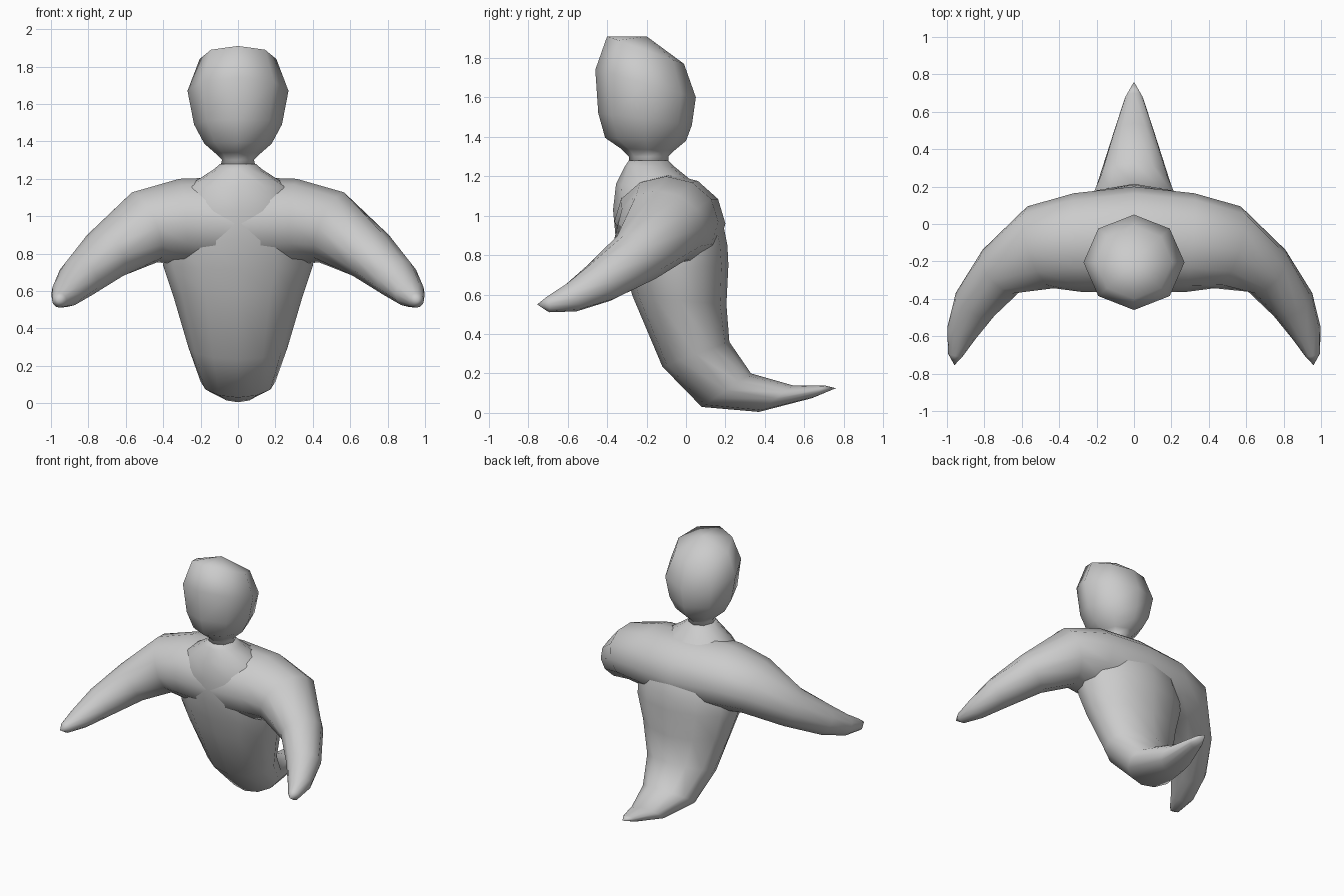
import bpy, math
from mathutils import Vector

if "Cube" in bpy.data.objects:
    bpy.data.objects.remove(bpy.data.objects["Cube"])


def loft(name, rings, caps):
    """Skin a list of equal-length point rings; caps are tip points closing each end."""
    n = len(rings[0])
    verts = [p for r in rings for p in r] + list(caps)
    faces = []
    for i in range(len(rings) - 1):
        for j in range(n):
            k = (j + 1) % n
            faces.append((i * n + j, i * n + k, (i + 1) * n + k, (i + 1) * n + j))
    last, a = (len(rings) - 1) * n, len(rings) * n
    for j in range(n):
        k = (j + 1) % n
        faces.append((a, k, j))
        faces.append((a + 1, last + j, last + k))
    me = bpy.data.meshes.new(name)
    me.from_pydata([tuple(v) for v in verts], [], faces)
    ob = bpy.data.objects.new(name, me)
    bpy.context.collection.objects.link(ob)
    bpy.ops.object.select_all(action='DESELECT')
    ob.select_set(True)
    bpy.context.view_layer.objects.active = ob
    bpy.ops.object.mode_set(mode='EDIT')
    bpy.ops.mesh.select_all(action='SELECT')
    bpy.ops.mesh.normals_make_consistent(inside=False)
    bpy.ops.object.mode_set(mode='OBJECT')
    bpy.ops.object.shade_smooth()
    return ob


def oval(center, u, v, n):
    return [center + u * math.cos(2 * math.pi * i / n) + v * math.sin(2 * math.pi * i / n)
            for i in range(n)]


def side_rings(table, n):
    """Rings from front (y, z), back (y, z) and half width."""
    out = []
    for fy, fz, by, bz, w in table:
        f, b = Vector((0, fy, fz)), Vector((0, by, bz))
        out.append(oval((f + b) / 2, Vector((w, 0, 0)), (b - f) / 2, n))
    return out


# Head and neck
head = [(-.29, 1.25, -.09, 1.25, .10), (-.29, 1.30, -.09, 1.30, .085),
        (-.33, 1.34, -.06, 1.33, .12), (-.41, 1.395, 0, 1.38, .18),
        (-.445, 1.52, .03, 1.46, .235), (-.46, 1.74, .05, 1.60, .27),
        (-.40, 1.91, -.01, 1.77, .205)]
loft("head", side_rings(head, 8), [(0, -.19, 1.25), (0, -.2, 1.91)])

# Torso sweeping back into a pointed tail
body = [(-.29, 1.28, -.09, 1.28, .095), (-.31, 1.25, -.06, 1.25, .13),
        (-.355, 1.16, .10, 1.12, .30), (-.37, 1.03, .19, .95, .37),
        (-.355, .87, .21, .85, .40), (-.31, .72, .215, .75, .40),
        (-.27, .59, .205, .55, .345), (-.12, .235, .22, .36, .265),
        (.08, .03, .33, .20, .20), (.37, .005, .54, .14, .12),
        (.64, .075, .70, .14, .05)]
loft("body_and_tail", side_rings(body, 12), [(0, -.19, 1.28), (0, .76, .125)])

# Shoulders and arms: one tube from hand to hand (centre, horizontal radius, vertical radius)
arm = [((.30, -.10, .97), .265, .23), ((.50, -.125, .94), .23, .20),
       ((.71, -.25, .79), .15, .145), ((.85, -.43, .665), .12, .11),
       ((.92, -.58, .585), .083, .075), ((.955, -.70, .55), .04, .04)]
half = [(Vector(c), a, b) for c, a, b in arm]
left = [(Vector((-c.x, c.y, c.z)), a, b) for c, a, b in reversed(half)]
path = left + [(Vector((0, -.08, .96)), .28, .25)] + half
tip_l, tip_r = Vector((-.96, -.755, .55)), Vector((.96, -.755, .55))
pts = [tip_l] + [p[0] for p in path] + [tip_r]
rings = []
for i, (c, a, b) in enumerate(path):
    t = ((pts[i + 2] - c).normalized() + (c - pts[i]).normalized()).normalized()
    u = Vector((0, 0, 1)).cross(t).normalized()
    rings.append(oval(c, u * a, t.cross(u) * b, 12))
loft("shoulders_and_arms", rings, [tip_l, tip_r])
